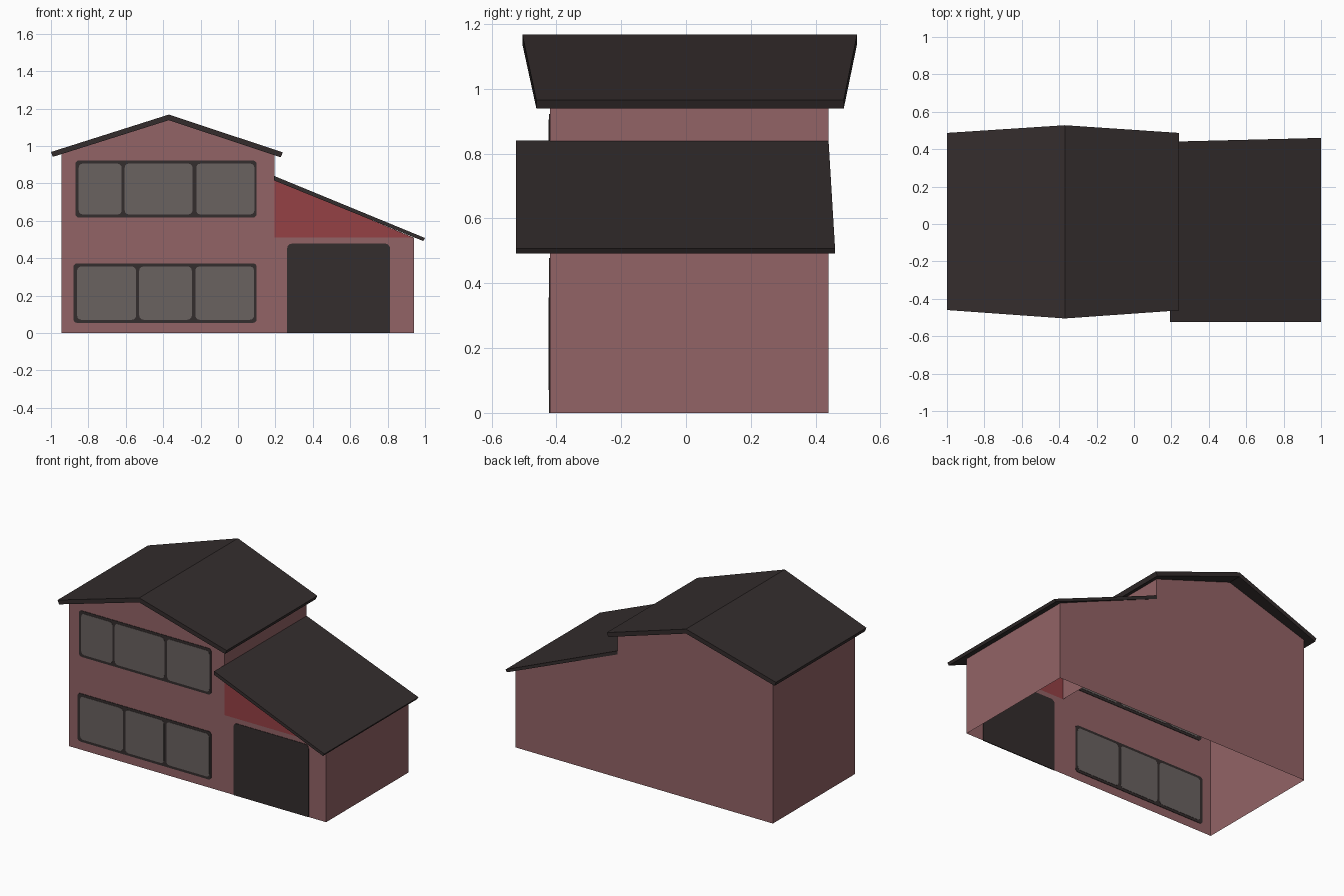
import bpy, bmesh, math

if "Cube" in bpy.data.objects:
    bpy.data.objects.remove(bpy.data.objects["Cube"])

YF, YB = -0.42, 0.44          # front and back wall planes


def material(name, rgb):
    m = bpy.data.materials.new(name)
    m.diffuse_color = (*rgb, 1)
    m.use_nodes = True
    m.node_tree.nodes["Principled BSDF"].inputs["Base Color"].default_value = m.diffuse_color
    return m


PINK = material("dusty pink wall", (0.29, 0.125, 0.133))
RED = material("red gable", (0.30, 0.052, 0.060))
DARK = material("dark roof and trim", (0.034, 0.026, 0.026))
GLASS = material("grey glass", (0.142, 0.122, 0.118))


def make(name, verts, faces, mat, fix_normals=False):
    me = bpy.data.meshes.new(name)
    me.from_pydata(verts, [], faces)
    if fix_normals:
        bm = bmesh.new()
        bm.from_mesh(me)
        bmesh.ops.recalc_face_normals(bm, faces=bm.faces)
        bm.to_mesh(me)
        bm.free()
    me.materials.append(mat)
    ob = bpy.data.objects.new(name, me)
    bpy.context.collection.objects.link(ob)
    return ob


def sheet(name, verts, mat):
    """One flat wall face."""
    return make(name, verts, [range(len(verts))], mat)


def prism(name, front, back, mat):
    """Closed solid between two matching outlines."""
    n = len(front)
    faces = [range(n), range(n, 2 * n)]
    faces += [(i, (i + 1) % n, n + (i + 1) % n, n + i) for i in range(n)]
    return make(name, front + back, faces, mat, True)


def plate(name, x0, x1, z0, z1, r, thick, mat, square_base=False):
    """Thin rounded plate set through the front wall, seen from both sides."""
    pts = []
    corners = [(x1, z0, -1, -1, 270), (x1, z1, -1, 1, 0),
               (x0, z1, 1, 1, 90), (x0, z0, 1, -1, 180)]
    for x, z, sx, sz, a0 in corners:
        if square_base and sz < 0:
            pts.append((x, z))
            continue
        cx, cz = x + sx * r, z - sz * r
        for k in range(4):
            a = math.radians(a0 + 30 * k)
            pts.append((cx + r * math.cos(a), cz + r * math.sin(a)))
    h = thick / 2
    return prism(name, [(x, YF - h, z) for x, z in pts],
                 [(x, YF + h, z) for x, z in pts], mat)


# Walls: open shell without a floor
sheet("front_wall", [(x, YF, z) for x, z in
      [(-.945, 0), (.94, 0), (.94, .51), (.195, .51), (.195, .957),
       (-.37, 1.14), (-.945, .957)]], PINK)
sheet("back_wall", [(x, YB, z) for x, z in
      [(.94, 0), (-.945, 0), (-.945, .957), (-.37, 1.14), (.195, .957),
       (.195, .82), (.94, .51)]], PINK)
sheet("garage_gable", [(.195, YF, .51), (.94, YF, .51), (.195, YF, .82)], RED)
for name, x, z0, z1 in [("garage_side_wall", .94, 0, .51),
                        ("upper_side_wall", .195, .51, .957)]:
    sheet(name, [(x, YF, z0), (x, YB, z0), (x, YB, z1), (x, YF, z1)], PINK)
sheet("left_wall", [(-.945, YB, 0), (-.945, YF, 0),
                    (-.945, YF, .957), (-.945, YB, .957)], PINK)

# Main gable roof: the ridge overhangs further than the eaves
main = [(-1.0, .968, -.46, .487), (-.37, 1.168, -.505, .528),
        (.24, .966, -.462, .487), (.228, .94, -.462, .487),
        (-.37, 1.138, -.505, .528), (-.99, .942, -.46, .487)]
prism("main_roof", [(x, yf, z) for x, z, yf, yb in main],
      [(x, yb, z) for x, z, yf, yb in main], DARK)

# Garage lean-to roof
lean = [(.193, .84, -.525, .44), (1.0, .508, -.525, .46),
        (.99, .492, -.525, .46), (.193, .816, -.525, .44)]
prism("garage_roof", [(x, yf, z) for x, z, yf, yb in lean],
      [(x, yb, z) for x, z, yf, yb in lean], DARK)

# Two rows of windows: dark frame plate with three panes each
rows = [("upper", (-.87, .10, .617, .923),
         [(-.852, -.622), (-.606, -.243), (-.223, .088)]),
        ("lower", (-.88, .10, .054, .373),
         [(-.86, -.545), (-.528, -.247), (-.228, .086)])]
for name, (x0, x1, z0, z1), panes in rows:
    plate(name + "_window_frame", x0, x1, z0, z1, .02, .006, DARK)
    for i, (a, b) in enumerate(panes):
        plate(f"{name}_window_pane_{i + 1}", a, b, z0 + .017, z1 - .017,
              .022, .0095, GLASS)

# Garage door, rounded at the top only
plate("garage_door", .263, .813, 0, .478, .025, .006, DARK, square_base=True)
